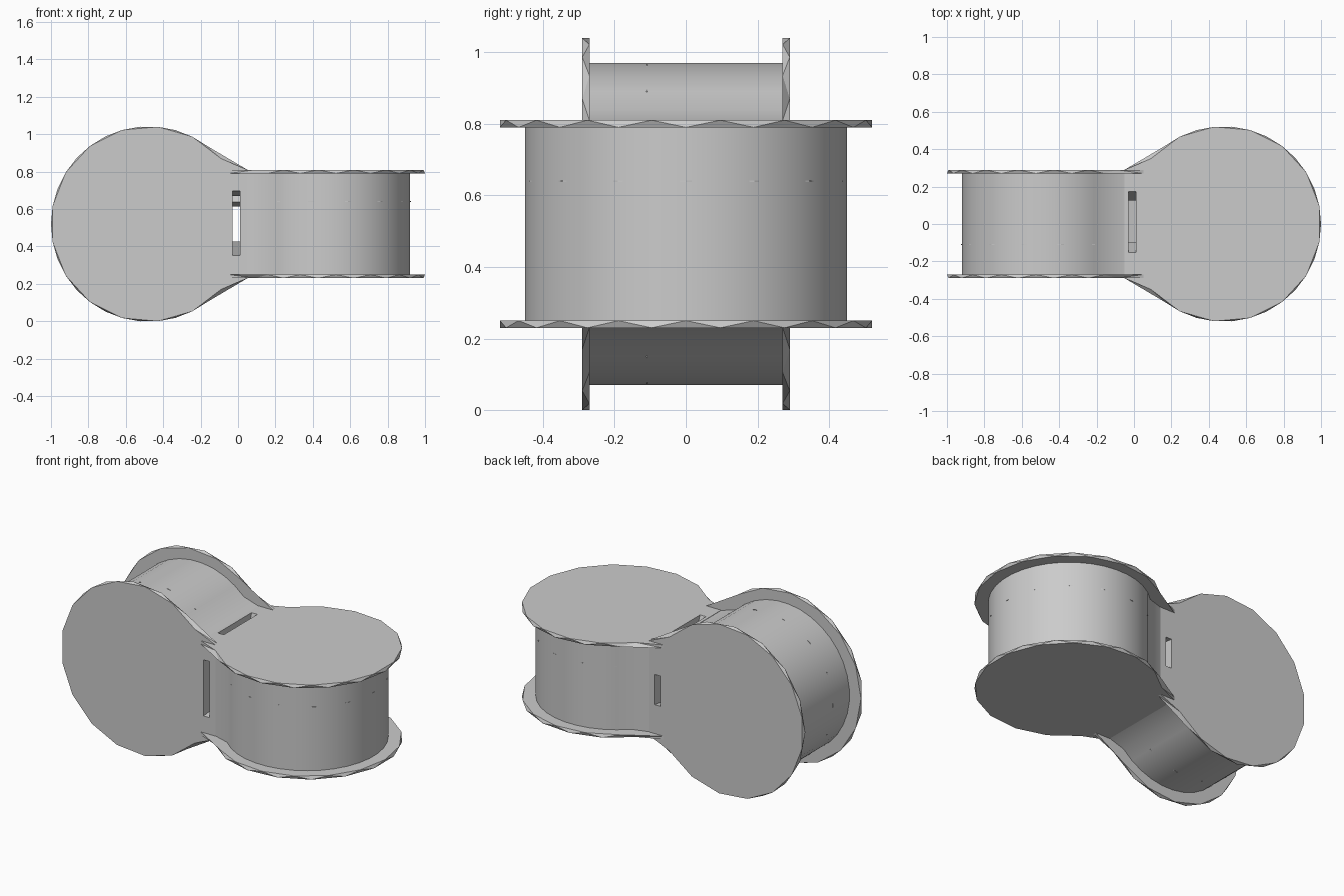
import bpy, bmesh
from math import sin, cos, radians

cube = bpy.data.objects.get("Cube")
if cube:
    bpy.data.objects.remove(cube, do_unlink=True)

MID = 0.52      # height of the centre
HALF = 0.29     # half thickness of each spool

grey = bpy.data.materials.new("light_grey")
grey.use_nodes = True
grey.diffuse_color = (0.6, 0.6, 0.6, 1)
grey.node_tree.nodes["Principled BSDF"].inputs["Base Color"].default_value = (0.6, 0.6, 0.6, 1)


# u points outward from the joint, v across the disc, w along the spool axis
def upright(u, v, w):
    return (u, v, MID + w)


def sideways(u, v, w):
    return (-u, -w, MID + v)


def arc(centre, radius, spread, count):
    angles = [radians(spread * (2 * i / (count - 1) - 1)) for i in range(count)]
    return [(centre + radius * cos(a), radius * sin(a)) for a in angles]


def finish(name, bm, smooth=False):
    bmesh.ops.recalc_face_normals(bm, faces=bm.faces)
    mesh = bpy.data.meshes.new(name)
    bm.to_mesh(mesh)
    bm.free()
    mesh.materials.append(grey)
    obj = bpy.data.objects.new(name, mesh)
    bpy.context.collection.objects.link(obj)
    if smooth:
        bpy.ops.object.select_all(action='DESELECT')
        obj.select_set(True)
        bpy.context.view_layer.objects.active = obj
        bpy.ops.object.shade_smooth_by_angle(angle=radians(30))
    return obj


def prism(name, low, high, smooth=False):
    """Join two matching loops of points into a closed solid."""
    bm = bmesh.new()
    a = [bm.verts.new(p) for p in low]
    b = [bm.verts.new(p) for p in high]
    bm.faces.new(a)
    bm.faces.new(b)
    for i in range(len(a)):
        j = (i + 1) % len(a)
        bm.faces.new((a[i], a[j], b[j], b[i]))
    return finish(name, bm, smooth)


def extrude(name, place, outline, w0, w1, smooth=False):
    return prism(name, [place(u, v, w0) for u, v in outline],
                 [place(u, v, w1) for u, v in outline], smooth)


def flange(name, place, side):
    """Disc with a neck, its rim zigzagging between two staggered outlines."""
    outer = arc(0.478, 0.522, 138, 14)
    inner = arc(0.478, 0.522, 127.4, 13)
    neck = [(-0.05, -HALF), (-0.05, HALF)]
    bm = bmesh.new()

    def loop(points, w):
        return [bm.verts.new(place(u, v, w * side)) for u, v in points]

    o = loop([neck[0]] + outer + [neck[1]], HALF)
    n = loop([neck[0]] + inner + [neck[1]], HALF - 0.02)
    bm.faces.new(o)
    bm.faces.new(n)
    bm.faces.new((o[0], n[0], n[-1], o[-1]))
    for i in range(len(n) - 1):
        bm.faces.new((o[i], o[i + 1], n[i]))
        bm.faces.new((o[i + 1], n[i + 1], n[i]))
    bm.faces.new((o[-2], o[-1], n[-1]))
    return finish(name, bm)


def box_loop(x0, x1, c0, c1, place):
    return [place(x, c) for x, c in ((x0, c0), (x1, c0), (x1, c1), (x0, c1))]


# Slot cutters: one tapers right through, the other opens upward into it
through = prism("through_slot_cutter",
                box_loop(-0.03, 0.01, 0.35, 0.70, lambda x, c: (x, -0.31, c)),
                box_loop(-0.03, 0.01, 0.43, 0.61, lambda x, c: (x, 0.31, c)))
upper = prism("upper_slot_cutter",
              box_loop(-0.03, 0.01, -0.16, 0.18, lambda x, c: (x, c, 0.83)),
              box_loop(-0.03, 0.01, -0.05, 0.10, lambda x, c: (x, c, 0.55)))
for cutter in (through, upper):
    cutter.hide_render = True
    cutter.hide_viewport = True


def cut(obj, *cutters):
    for cutter in cutters:
        mod = obj.modifiers.new("slot", 'BOOLEAN')
        mod.operation = 'DIFFERENCE'
        mod.solver = 'EXACT'
        mod.object = cutter


# Square core where the two spools meet
edge = HALF - 0.002
core = prism("core",
             box_loop(-0.05, 0.05, -edge, edge, lambda x, c: (x, c, MID - edge)),
             box_loop(-0.05, 0.05, -edge, edge, lambda x, c: (x, c, MID + edge)))
cut(core, through, upper)

# Two spools, turned a quarter turn from each other
for label, place, line in (("upright", upright, 0.12), ("sideways", sideways, 0.11)):
    drum = [(0.04, -0.285)] + arc(0.47, 0.452, 135, 28) + [(0.04, 0.285)]
    extrude(label + "_drum", place, drum, -HALF + 0.01, HALF - 0.01, True)
    # Faint broken seam around the drum
    extrude(label + "_seam", place, arc(0.47, 0.454, 125, 11), line - 0.002, line + 0.002)
    for end, side in (("first", 1), ("second", -1)):
        disc = flange(label + "_" + end + "_flange", place, side)
        if label == "sideways":
            cut(disc, through)
        elif side == 1:
            cut(disc, upper)
